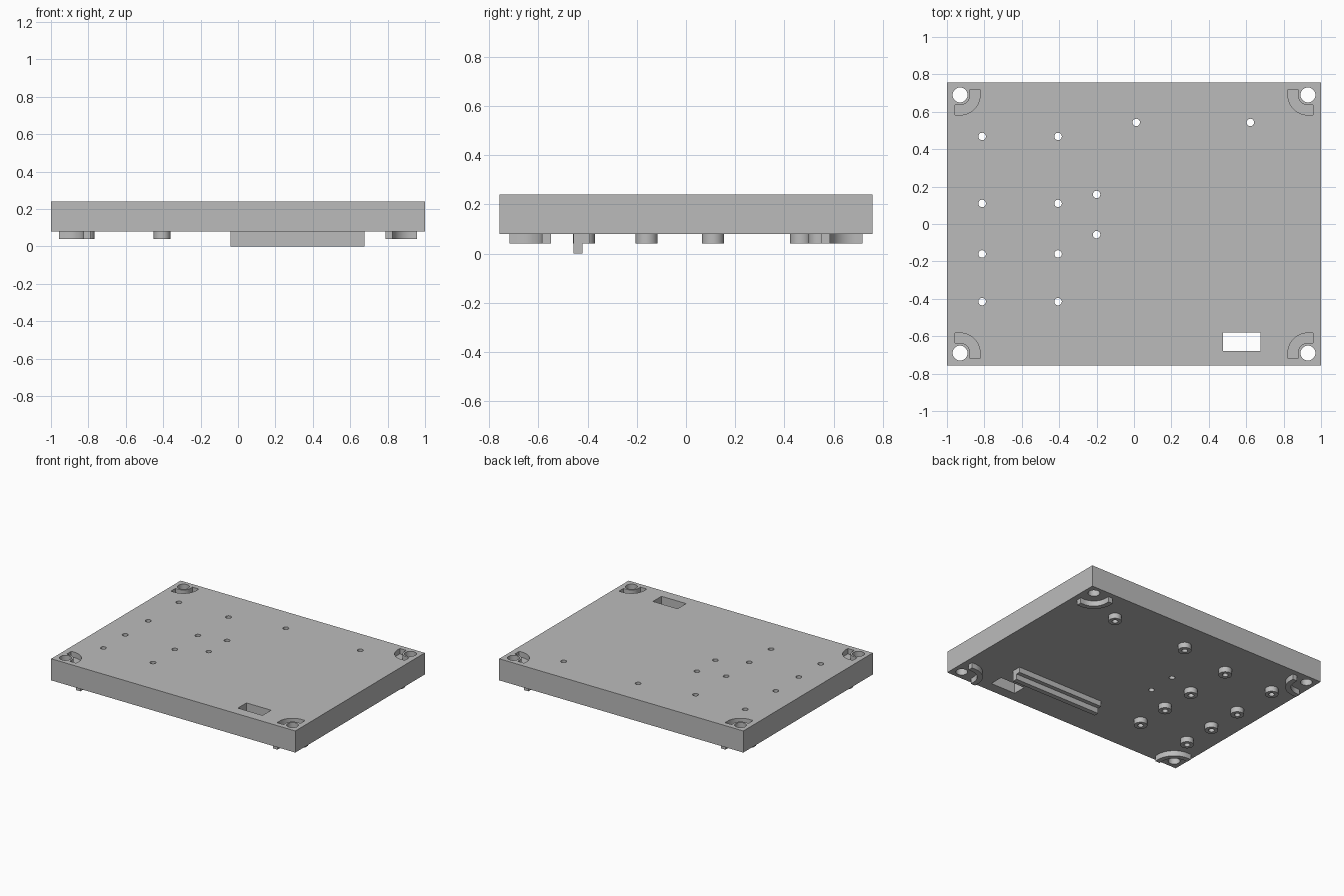
import bpy, bmesh
from math import sin, cos, pi

if "Cube" in bpy.data.objects:
    bpy.data.objects.remove(bpy.data.objects["Cube"])

grey = bpy.data.materials.new("plain_grey")
grey.use_nodes = True
GREY = (0.5, 0.5, 0.5, 1)
grey.diffuse_color = GREY
grey.node_tree.nodes["Principled BSDF"].inputs["Base Color"].default_value = GREY

BOTTOM, TOP, FOOT = 0.08, 0.24, 0.04
HX, HY = 1.0, 0.757          # plate half sizes
CX, CY = 0.93, 0.69          # corner hole position
CORNERS = [(sx, sy) for sx in (-1, 1) for sy in (-1, 1)]


def circle(x, y, r, n=32):
    return [(x + r * cos(2 * pi * i / n), y + r * sin(2 * pi * i / n)) for i in range(n)]


def rect(x0, x1, y0, y1):
    return [(x0, y0), (x1, y0), (x1, y1), (x0, y1)]


def corner_band(sx, sy, r_in, r_out, tail=0.028, n=16):
    """Quarter band round a corner hole, with short straight tails."""
    def edge(r):
        arc = [(r * cos(i / n * pi / 2), r * sin(i / n * pi / 2)) for i in range(n + 1)]
        return [(r, -tail)] + arc + [(-tail, r)]
    pts = edge(r_out) + edge(r_in)[::-1]
    return [(sx * (CX - u), sy * (CY - v)) for u, v in pts]


def prisms(name, parts):
    """One object from (outline, z0, z1) prisms."""
    bm = bmesh.new()
    for outline, z0, z1 in parts:
        face = bm.faces.new([bm.verts.new((x, y, z0)) for x, y in outline])
        out = bmesh.ops.extrude_face_region(bm, geom=[face])
        for v in out["geom"]:
            if isinstance(v, bmesh.types.BMVert):
                v.co.z = z1
    bmesh.ops.recalc_face_normals(bm, faces=bm.faces)
    mesh = bpy.data.meshes.new(name)
    bm.to_mesh(mesh)
    bm.free()
    mesh.materials.append(grey)
    ob = bpy.data.objects.new(name, mesh)
    bpy.context.collection.objects.link(ob)
    return ob


def activate(ob):
    bpy.ops.object.select_all(action="DESELECT")
    ob.select_set(True)
    bpy.context.view_layer.objects.active = ob


def cut(ob, cutter):
    mod = ob.modifiers.new("cut", "BOOLEAN")
    mod.operation = "DIFFERENCE"
    mod.solver = "EXACT"
    mod.object = cutter
    activate(ob)
    bpy.ops.object.modifier_apply(modifier=mod.name)


# Screw positions: those with a standoff below, and the bare ones
standoff_spots = [(x, y) for x in (-0.812, -0.406) for y in (0.468, 0.11, -0.16, -0.415)]
standoff_spots += [(0.012, 0.543), (0.622, 0.543)]
bare_spots = [(-0.2, 0.158), (-0.2, -0.057)]

# Cutters: screw holes, corner holes, cable slot and corner pockets
screw_cutter = prisms("screw_hole_cutter",
                      [(circle(x, y, 0.02, 24), -0.1, 0.4) for x, y in standoff_spots + bare_spots])
opening_cutter = prisms("opening_cutter",
                        [(circle(sx * CX, sy * CY, 0.04), -0.1, 0.4) for sx, sy in CORNERS]
                        + [(corner_band(sx, sy, 0.054, 0.107), TOP - 0.04, 0.4) for sx, sy in CORNERS]
                        + [(rect(0.475, 0.677, -0.68, -0.58), -0.1, 0.4)])

# Main plate
plate = prisms("plate", [(rect(-HX, HX, -HY, HY), BOTTOM, TOP)])
cut(plate, screw_cutter)
cut(plate, opening_cutter)

# Round standoffs under the plate
standoffs = prisms("standoffs", [(circle(x, y, 0.045), FOOT, BOTTOM) for x, y in standoff_spots])
cut(standoffs, screw_cutter)

# Curved corner feet
feet = prisms("corner_feet", [(corner_band(sx, sy, 0.104, 0.141), FOOT, BOTTOM) for sx, sy in CORNERS])

# Stepped rail under the front half
rail_flange = prisms("rail_flange", [(rect(-0.04, 0.675, -0.457, -0.39), FOOT, BOTTOM)])
rail_lip = prisms("rail_lip", [(rect(-0.04, 0.675, -0.457, -0.421), 0, FOOT)])

for ob in (plate, standoffs, feet):
    activate(ob)
    bpy.ops.object.shade_smooth_by_angle()

for cutter in (screw_cutter, opening_cutter):
    bpy.data.objects.remove(cutter)
